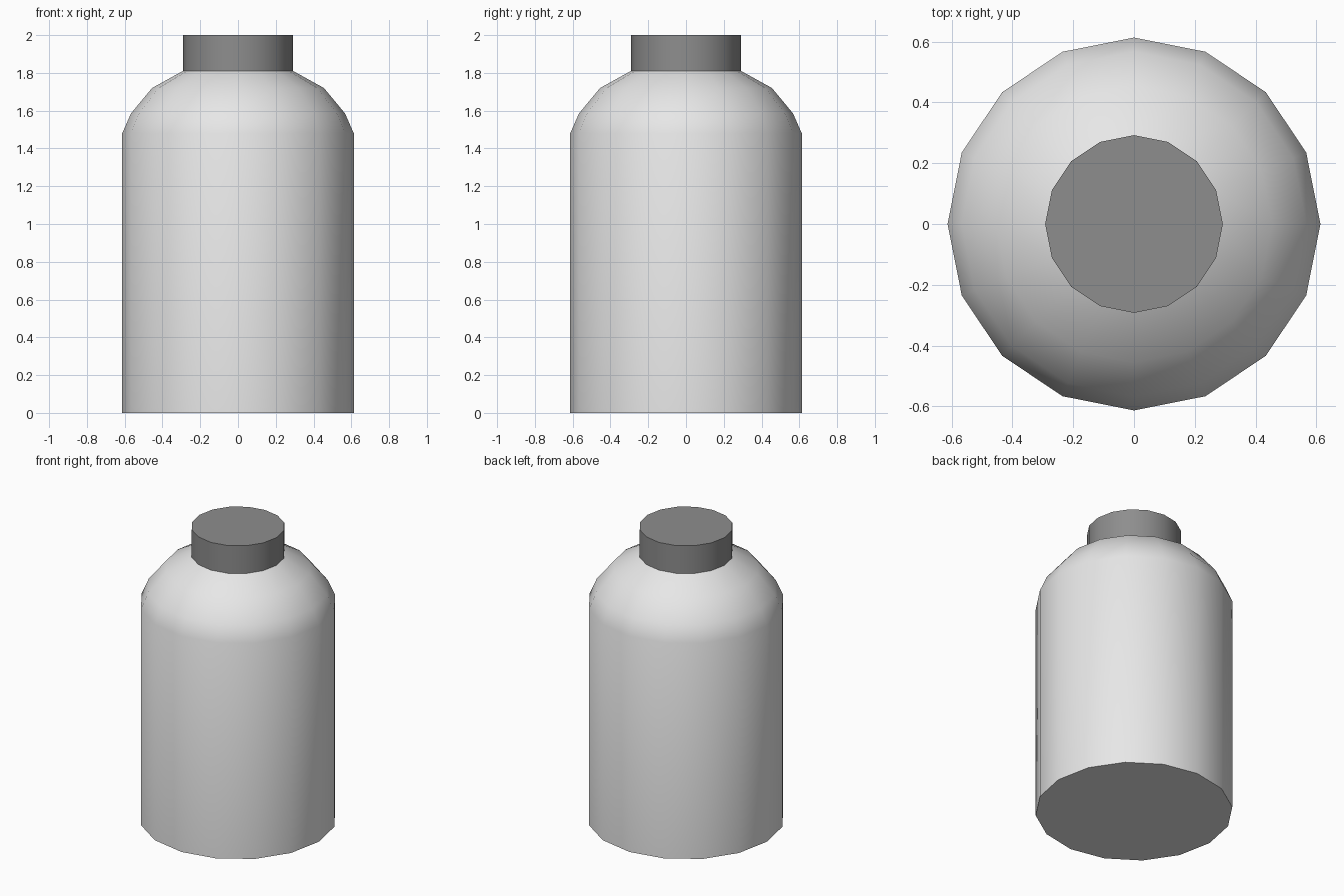
import bpy, bmesh, math

if "Cube" in bpy.data.objects:
    bpy.data.objects.remove(bpy.data.objects["Cube"])

SIDES = 16

def material(name, value):
    mat = bpy.data.materials.new(name)
    mat.diffuse_color = (value, value, value, 1)
    mat.use_nodes = True
    mat.node_tree.nodes["Principled BSDF"].inputs["Base Color"].default_value = mat.diffuse_color
    return mat

def lathe(name, profile, mat, close_bottom=True, close_top=True):
    """Revolve a (radius, z) profile around the z axis."""
    bm = bmesh.new()
    rings = []
    for r, z in profile:
        rings.append([bm.verts.new((r * math.cos(2 * math.pi * i / SIDES),
                                    r * math.sin(2 * math.pi * i / SIDES), z))
                      for i in range(SIDES)])
    for low, high in zip(rings, rings[1:]):
        for i in range(SIDES):
            j = (i + 1) % SIDES
            bm.faces.new((low[i], low[j], high[j], high[i]))
    if close_bottom:
        bm.faces.new(rings[0][::-1])
    if close_top:
        bm.faces.new(rings[-1])
    mesh = bpy.data.meshes.new(name)
    bm.to_mesh(mesh)
    bm.free()
    mesh.materials.append(mat)
    obj = bpy.data.objects.new(name, mesh)
    bpy.context.collection.objects.link(obj)
    # smooth sides, crisp rims
    bpy.ops.object.select_all(action='DESELECT')
    obj.select_set(True)
    bpy.context.view_layer.objects.active = obj
    bpy.ops.object.shade_smooth_by_angle(angle=math.radians(35))
    return obj

light_grey = material("light grey", 0.8)
dark_grey = material("dark grey", 0.27)

# Bottle body with rounded shoulder
lathe("bottle_body",
      [(0.613, 0), (0.613, 1.48), (0.567, 1.585), (0.455, 1.72), (0.292, 1.81)],
      light_grey, close_top=False)

# Cap
lathe("bottle_cap", [(0.292, 1.81), (0.292, 2.0)], dark_grey)
